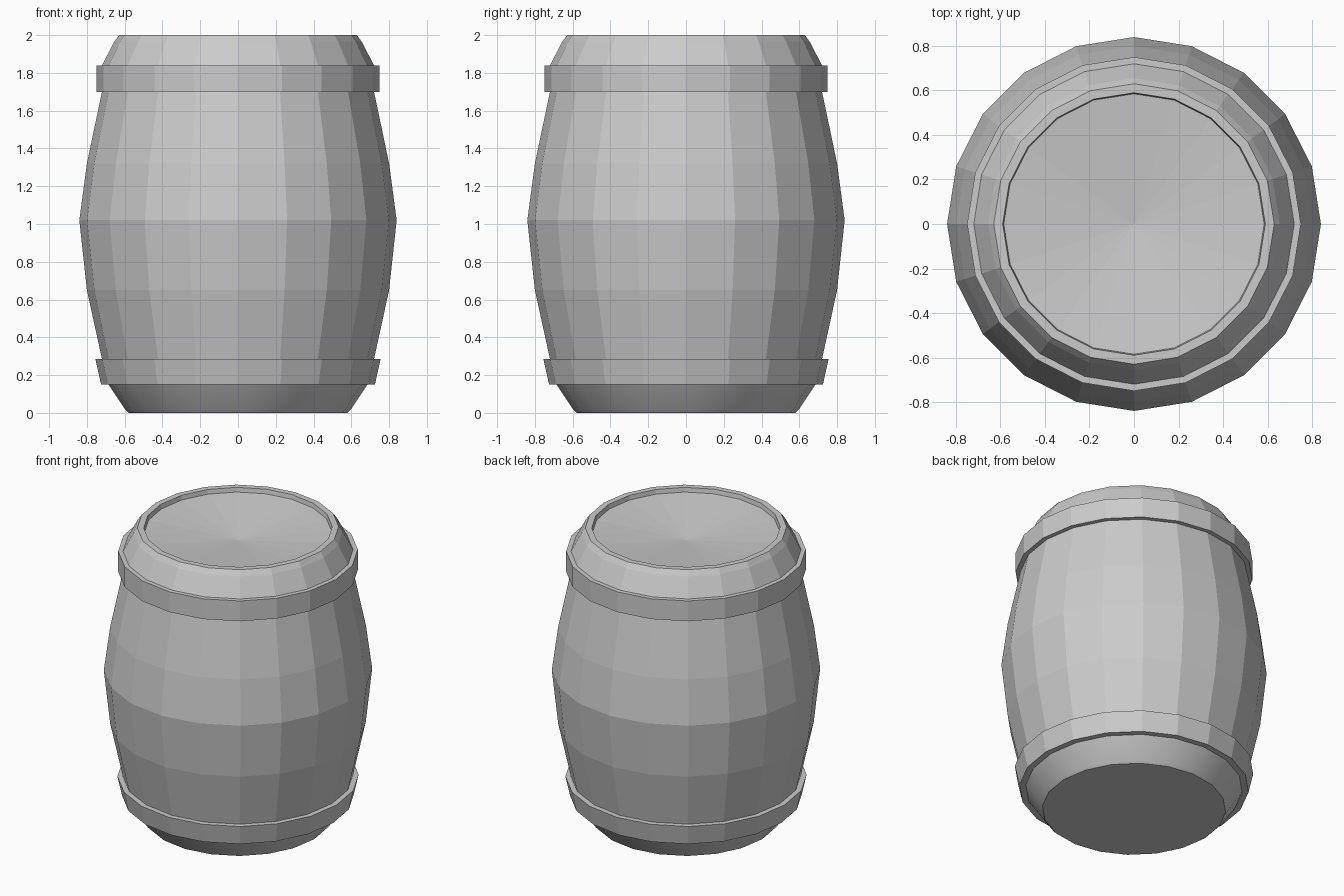
import bpy, math

if "Cube" in bpy.data.objects:
    bpy.data.objects.remove(bpy.data.objects["Cube"])

SIDES = 20


def lathe(name, profile, closed=False, smooth_spans=()):
    """Spin (radius, z) points round z; radius 0 makes a single centre point."""
    verts, rings, faces, smooth = [], [], [], []
    for r, z in profile:
        start = len(verts)
        if r == 0:
            verts.append((0, 0, z))
            rings.append([start] * SIDES)
        else:
            for i in range(SIDES):
                a = 2 * math.pi * i / SIDES
                verts.append((r * math.cos(a), r * math.sin(a), z))
            rings.append(list(range(start, start + SIDES)))
    spans = len(rings) if closed else len(rings) - 1
    for s in range(spans):
        lo, hi = rings[s], rings[(s + 1) % len(rings)]
        for i in range(SIDES):
            j = (i + 1) % SIDES
            face = list(dict.fromkeys((lo[i], lo[j], hi[j], hi[i])))
            faces.append(face)
            smooth.append(s in smooth_spans)
    mesh = bpy.data.meshes.new(name)
    mesh.from_pydata(verts, [], faces)
    mesh.polygons.foreach_set("use_smooth", smooth)
    mesh.update()
    obj = bpy.data.objects.new(name, mesh)
    bpy.context.collection.objects.link(obj)
    return obj


# Barrel body: base, rounded foot, bulging staves, rim and dished lid
lathe("barrel_body", [
    (0, 0), (0.53, 0), (0.58, 0), (0.595, 0.015), (0.685, 0.15),
    (0.72, 0.285), (0.80, 0.65), (0.84, 1.02), (0.80, 1.32), (0.72, 1.70),
    (0.72, 1.84), (0.655, 1.965), (0.63, 2.0),
    (0.59, 2.0), (0.585, 1.97), (0, 1.91),
], smooth_spans=(2, 3))

# Metal hoops
lathe("lower_hoop", [(0.68, 0.15), (0.725, 0.15), (0.755, 0.285), (0.715, 0.285)], closed=True)
lathe("upper_hoop", [(0.715, 1.70), (0.75, 1.70), (0.75, 1.84), (0.715, 1.84)], closed=True)
